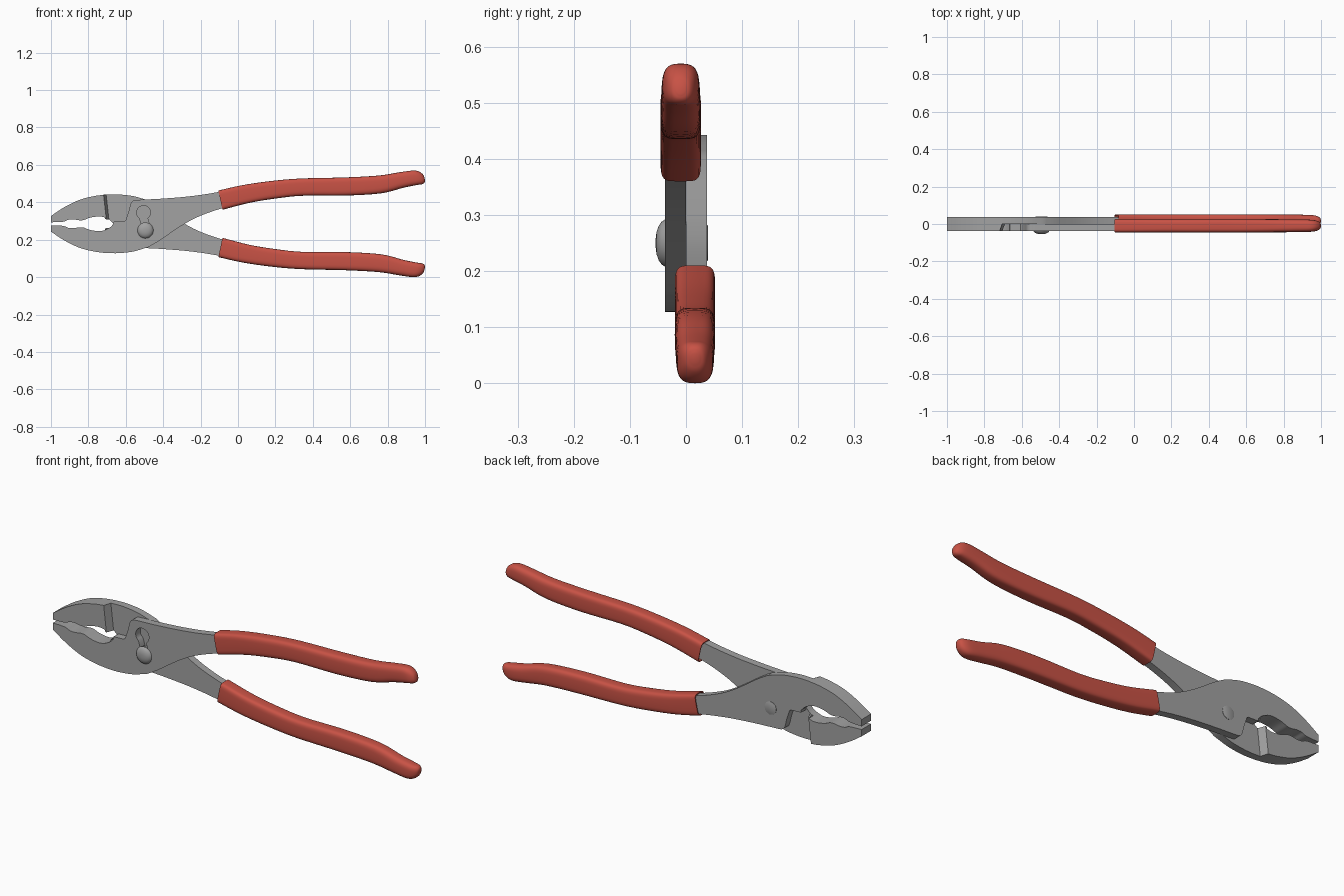
import bpy, bmesh, math
from mathutils import Vector

if "Cube" in bpy.data.objects:
    bpy.data.objects.remove(bpy.data.objects["Cube"])

Z_SUM = 0.57      # the second lever is the first turned half a turn about the long axis
T = 0.037         # plate thickness


def material(name, rgb):
    m = bpy.data.materials.new(name)
    m.diffuse_color = (*rgb, 1)
    m.use_nodes = True
    m.node_tree.nodes["Principled BSDF"].inputs["Base Color"].default_value = m.diffuse_color
    return m


STEEL = material("steel grey", (0.36, 0.36, 0.36))
RED = material("grip red", (0.58, 0.085, 0.06))


def smooth(pts, n=5):
    """Catmull-Rom curve through points of any dimension."""
    p = [Vector(q) for q in pts]
    p = [2 * p[0] - p[1]] + p + [2 * p[-1] - p[-2]]
    out = []
    for a, b, c, d in zip(p, p[1:], p[2:], p[3:]):
        for i in range(n):
            t = i / n
            out.append(0.5 * (2 * b + (c - a) * t + (2 * a - 5 * b + 4 * c - d) * t * t
                              + (3 * b - a - 3 * c + d) * t ** 3))
    return out + [p[-2]]


def finish(bm, name, mat, turned=False, angle=35):
    if turned:
        for v in bm.verts:
            v.co = (v.co.x, -v.co.y, Z_SUM - v.co.z)
    bmesh.ops.recalc_face_normals(bm, faces=bm.faces)
    me = bpy.data.meshes.new(name)
    bm.to_mesh(me)
    bm.free()
    me.materials.append(mat)
    ob = bpy.data.objects.new(name, me)
    bpy.context.collection.objects.link(ob)
    bpy.ops.object.select_all(action='DESELECT')
    ob.select_set(True)
    bpy.context.view_layer.objects.active = ob
    bpy.ops.object.shade_smooth_by_angle(angle=math.radians(angle))
    return ob


def plate(loops, y0, y1):
    """Solid plate from x-z outlines (first is the outside, others are holes)."""
    bm = bmesh.new()
    caps = ([], [])
    for loop in loops:
        rings = [[bm.verts.new((p[0], y, p[1])) for p in loop] for y in (y0, y1)]
        n = len(loop)
        for i in range(n):
            j = (i + 1) % n
            bm.faces.new((rings[0][i], rings[0][j], rings[1][j], rings[1][i]))
        for cap, r in zip(caps, rings):
            cap += [bm.edges.get((r[i], r[(i + 1) % n])) for i in range(n)]
    for cap in caps:
        bmesh.ops.triangle_fill(bm, use_beauty=True, edges=cap)
    return bm


def loft(rings, cap_start=True, cap_end=True):
    bm = bmesh.new()
    vs = [[bm.verts.new(c) for c in r] for r in rings]
    n = len(vs[0])
    for a, b in zip(vs, vs[1:]):
        for i in range(n):
            j = (i + 1) % n
            bm.faces.new((a[i], a[j], b[j], b[i]))
    if cap_start:
        bm.faces.new(vs[0])
    if cap_end:
        bm.faces.new(vs[-1])
    return bm


# Lever outline pieces (front lever: lower jaw, upper handle)
jaw_outer_tip = smooth([(-1, 0.243), (-0.93, 0.197), (-0.85, 0.158), (-0.77, 0.137), (-0.705, 0.129)])
jaw_outer_back = smooth([(-0.705, 0.129), (-0.64, 0.128), (-0.56, 0.137), (-0.48, 0.16)])
under_handle = smooth([(-0.48, 0.16), (-0.42, 0.195), (-0.35, 0.243), (-0.28, 0.288),
                       (-0.2, 0.328), (-0.085, 0.368), (0.08, 0.41)])
over_handle = smooth([(0.08, 0.495), (-0.1, 0.456), (-0.25, 0.433), (-0.4, 0.42), (-0.535, 0.413)])
shoulder = smooth([(-0.535, 0.413), (-0.557, 0.41), (-0.573, 0.395), (-0.585, 0.35), (-0.6, 0.306)])
jaw_bite = smooth([(-0.665, 0.285), (-0.69, 0.262), (-0.735, 0.246), (-0.79, 0.252), (-0.825, 0.265),
                   (-0.85, 0.266), (-0.875, 0.262), (-0.905, 0.263), (-0.935, 0.274), (-1, 0.277)])

outline = (jaw_outer_tip[:-1] + jaw_outer_back[:-1] + under_handle + over_handle[:-1] + shoulder
           + [(-0.607, 0.3), (-0.664, 0.298)] + jaw_bite)
pad_outline = jaw_outer_tip + [(-0.69, 0.262)] + [p for p in jaw_bite if p[0] < -0.691]


def arc(cx, cz, r, a0, a1, n=24):
    return [(cx + r * math.cos(math.radians(a0 + (a1 - a0) * i / n)),
             cz + r * math.sin(math.radians(a0 + (a1 - a0) * i / n))) for i in range(n + 1)]


# Keyhole slot with two pivot positions
keyhole = arc(-0.505, 0.345, 0.037, -55, 235) + arc(-0.495, 0.25, 0.037, 125, 415)

# Grip sections: top x, top z, bottom x, bottom z, half width, squareness
sections = smooth([
    (-0.105, 0.463, -0.083, 0.36, 0.036, 5), (0.02, 0.491, 0.06, 0.397, 0.036, 4.5),
    (0.17, 0.513, 0.2, 0.42, 0.036, 4), (0.33, 0.527, 0.345, 0.435, 0.036, 4),
    (0.57, 0.533, 0.57, 0.436, 0.036, 4), (0.75, 0.543, 0.765, 0.448, 0.035, 3.5),
    (0.86, 0.56, 0.885, 0.478, 0.034, 3), (0.93, 0.5695, 0.96, 0.493, 0.032, 3),
    (0.965, 0.566, 0.985, 0.497, 0.027, 2.6), (0.988, 0.55, 0.997, 0.505, 0.018, 2.3),
    (0.997, 0.533, 1.0, 0.516, 0.007, 2)], 4)


def grip_ring(s, yc, scale=1, dx=0, dz=0, n=36):
    top, bot = Vector((s[0], s[1])), Vector((s[2], s[3]))
    mid, half = (top + bot) / 2, (top - bot) / 2 * scale
    ring = []
    for i in range(n):
        a = 2 * math.pi * i / n
        c, k = math.cos(a), math.sin(a)
        e = 2 / s[5]
        u = math.copysign(abs(c) ** e, c)
        w = math.copysign(abs(k) ** e, k)
        p = mid + half * w
        ring.append((p.x + dx, yc + s[4] * scale * u, p.y + dz))
    return ring


for turned, side, grip_y in ((False, "front", -0.0095), (True, "back", -0.016)):
    # Flat lever plate; only the front one has the slot
    loops = [outline] if turned else [outline, keyhole]
    finish(plate(loops, -T, 0), side + "_lever", STEEL, turned)

    # Thick jaw pad with a slanted step behind the tip
    bm = plate([pad_outline], 0, T)
    for v in bm.verts:
        if v.co.y > T / 2 and v.co.x > -0.706:
            v.co.x -= 0.014
    finish(bm, side + "_jaw_pad", STEEL, turned)

    # Dipped grip with a hollow mouth
    s0 = sections[0]
    rings = [grip_ring(s0, grip_y, 0.9, 0.03, 0.008), grip_ring(s0, grip_y, 0.9)]
    rings += [grip_ring(s, grip_y) for s in sections]
    finish(loft(rings), side + "_grip", RED, turned, 40)

# Domed pivot rivet through both levers
profile = [(0.008, -0.054), (0.02, -0.0525), (0.031, -0.0485), (0.038, -0.0435), (0.0425, -0.037),
           (0.032, -0.0365), (0.032, 0.0385), (0.03, 0.0395)]
rivet = [[(-0.495 + r * math.cos(a), y, 0.25 + r * math.sin(a))
          for a in (2 * math.pi * i / 36 for i in range(36))] for r, y in profile]
finish(loft(rivet), "pivot_rivet", STEEL)
